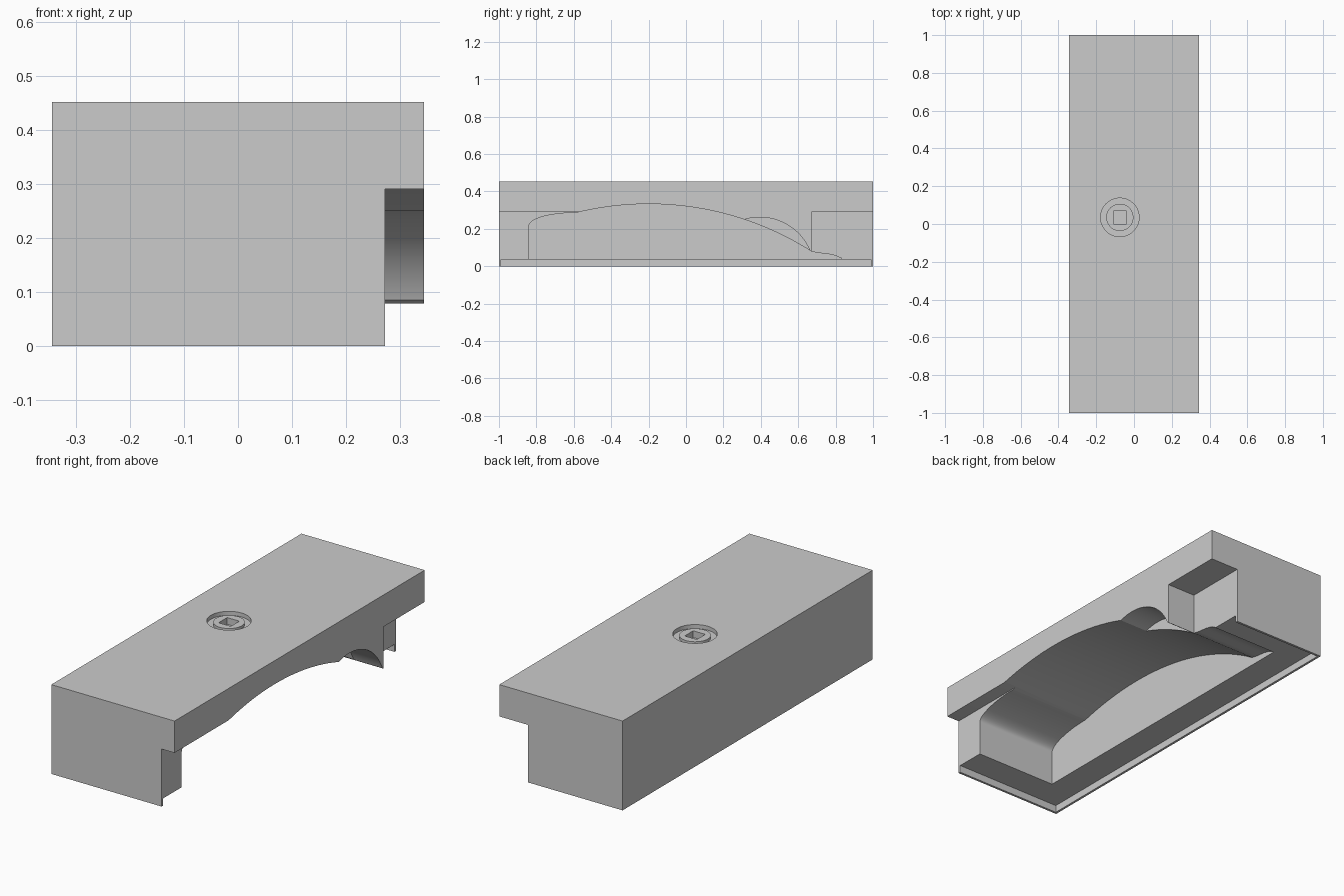
import bpy, bmesh
from math import sqrt, sin, cos, pi

cube = bpy.data.objects.get("Cube")
if cube:
    bpy.data.objects.remove(cube, do_unlink=True)

grey = bpy.data.materials.new("plain grey")
grey.use_nodes = True
grey.diffuse_color = (0.6, 0.6, 0.6, 1)
grey.node_tree.nodes["Principled BSDF"].inputs["Base Color"].default_value = grey.diffuse_color


def prism(name, points, axis, low, high):
    """Extrude a 2D outline along x (outline is y, z) or z (outline is x, y)."""
    place = (lambda p, t: (t, *p)) if axis == "x" else (lambda p, t: (*p, t))
    bm = bmesh.new()
    face = bm.faces.new([bm.verts.new(place(p, low)) for p in points])
    moved = bmesh.ops.extrude_face_region(bm, geom=[face])["geom"]
    bmesh.ops.translate(bm, vec=place((0, 0), high - low),
                        verts=[v for v in moved if isinstance(v, bmesh.types.BMVert)])
    bmesh.ops.recalc_face_normals(bm, faces=bm.faces)
    mesh = bpy.data.meshes.new(name)
    bm.to_mesh(mesh)
    bm.free()
    mesh.materials.append(grey)
    ob = bpy.data.objects.new(name, mesh)
    bpy.context.collection.objects.link(ob)
    return ob


def box(name, x, y, z):
    return prism(name, [(x[0], y[0]), (x[1], y[0]), (x[1], y[1]), (x[0], y[1])], "z", *z)


def disc(name, radius, z):
    ring = [2 * pi * i / 64 for i in range(64)]
    return prism(name, [(CX + radius * cos(a), CY + radius * sin(a)) for a in ring], "z", *z)


def carve(ob, *cutters):
    bpy.context.view_layer.objects.active = ob
    for cutter in cutters:
        cutter.hide_render = True
        mod = ob.modifiers.new("carve", "BOOLEAN")
        mod.operation, mod.solver, mod.object = "DIFFERENCE", "EXACT", cutter
        bpy.ops.object.modifier_apply(modifier=mod.name)
        bpy.data.objects.remove(cutter, do_unlink=True)


def smooth(ob):
    bpy.ops.object.select_all(action="DESELECT")
    ob.select_set(True)
    bpy.context.view_layer.objects.active = ob
    bpy.ops.object.shade_smooth_by_angle(angle=0.45)


def arc(y, peak_y, peak_z, radius):
    return (y, peak_z - radius + sqrt(radius ** 2 - (y - peak_y) ** 2))


def steps(a, b, n):
    return [a + (b - a) * i / n for i in range(n + 1)]


W, H, OUT, BACK_X = 0.345, 0.452, 0.5, 0.184
CX, CY = -0.075, 0.035

# Main block
block = box("block", (-W, W), (-1, 1), (0, H))

# Arched pocket: rounded start, long arch, low tail
start = [(-0.59 - 0.25 * cos(a), 0.215 + 0.071 * sin(a)) for a in steps(0, pi / 2, 16)]
arch = [arc(y, -0.2, 0.333, 1.62) for y in steps(-0.585, 0.672, 48)]
tail = [(0.71, 0.071), (0.76, 0.066), (0.8, 0.057), (0.83, 0.043), (0.84, 0.03)]
pocket = prism("pocket_cutter", [(-0.84, -0.1)] + start + arch + tail + [(0.84, -0.1)],
               "x", -0.185, OUT)

# Small scoop beside the arch
scoop = prism("scoop_cutter", [arc(y, 0.395, 0.262, 0.29) for y in steps(0.295, 0.672, 24)]
              + [(0.672, -0.1), (0.295, -0.1)], "x", BACK_X, OUT)

# Side ledges and shallow rimmed recess underneath
front_ledge = box("front_ledge_cutter", (0.273, OUT), (-1.1, -0.3), (-0.1, 0.291))
back_ledge = box("back_ledge_cutter", (BACK_X, OUT), (0.672, 1.1), (-0.1, 0.291))
base = box("base_cutter", (-W + 0.012, OUT), (-0.988, 0.988), (-0.1, 0.037))

# Round counterbore in the top
bore = disc("bore_cutter", 0.102, (H - 0.02, H + 0.1))

carve(block, pocket, scoop, front_ledge, back_ledge, base, bore)
smooth(block)

# Fastener head with a square socket
head = disc("fastener_head", 0.072, (H - 0.05, H - 0.006))
S = 0.034
carve(head, box("socket_cutter", (CX - S, CX + S), (CY - S, CY + S), (H - 0.04, H + 0.1)))
carve(block, disc("seat_cutter", 0.072, (H - 0.05, H + 0.1)))
smooth(head)
